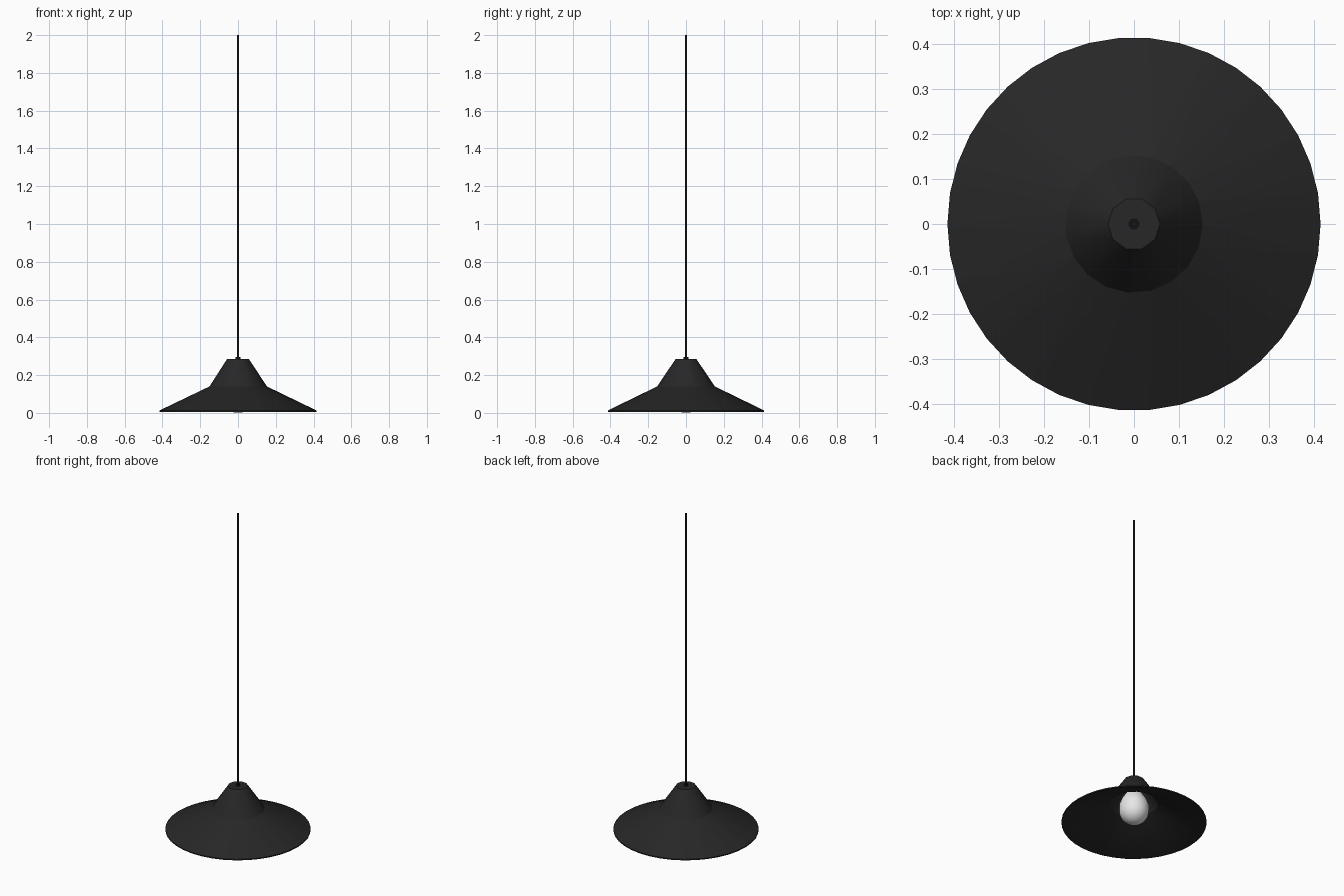
import bpy, bmesh, math

cube = bpy.data.objects.get("Cube")
if cube:
    bpy.data.objects.remove(cube, do_unlink=True)


def material(name, value, rough):
    m = bpy.data.materials.new(name)
    m.use_nodes = True
    col = (value, value, value, 1)
    m.diffuse_color = col
    node = m.node_tree.nodes["Principled BSDF"]
    node.inputs["Base Color"].default_value = col
    node.inputs["Roughness"].default_value = rough
    return m


def turned(name, rings, mat, angle=30, hollow=False):
    """Skin a stack of (radius, z, sides) rings; cap the ends, or weld them if hollow."""
    bm = bmesh.new()
    loops = []
    for r, z, n in rings:
        vs = [bm.verts.new((r * math.cos(math.tau * i / n),
                            r * math.sin(math.tau * i / n), z)) for i in range(n)]
        loops.append([bm.edges.new((vs[i], vs[(i + 1) % n])) for i in range(n)])
    for a, b in zip(loops, loops[1:]):
        bmesh.ops.bridge_loops(bm, edges=a + b)
    if hollow:
        bmesh.ops.remove_doubles(bm, verts=bm.verts, dist=0.0005)
    else:
        bmesh.ops.holes_fill(bm, edges=[e for e in bm.edges if e.is_boundary], sides=0)
    bmesh.ops.recalc_face_normals(bm, faces=bm.faces)
    me = bpy.data.meshes.new(name)
    bm.to_mesh(me)
    bm.free()
    ob = bpy.data.objects.new(name, me)
    bpy.context.collection.objects.link(ob)
    me.materials.append(mat)
    bpy.ops.object.select_all(action="DESELECT")
    ob.select_set(True)
    bpy.context.view_layer.objects.active = ob
    bpy.ops.object.shade_smooth_by_angle(angle=math.radians(angle))


charcoal = material("charcoal metal", 0.02, 0.6)
black = material("black cable", 0.008, 0.6)
white = material("white glass", 0.8, 0.4)

# Shade: up the outside, over the lip, down the inside and back to the rim
turned("shade", [
    (0.405, 0.006, 38), (0.415, 0.006, 38), (0.415, 0.013, 38),
    (0.153, 0.14, 19), (0.058, 0.285, 10), (0.04, 0.285, 7),
    (0.045, 0.27, 10), (0.14, 0.13, 19), (0.405, 0.006, 38)], charcoal, hollow=True)

# Bulb: round bottom, straight body, tapering neck
R = 0.085
dome = [(R * math.sin(t), R - R * math.cos(t), 24)
        for t in (math.radians(10 * k) for k in range(1, 10))]
turned("bulb", dome + [(0.085, 0.12, 24), (0.072, 0.155, 24),
                       (0.05, 0.19, 24), (0.035, 0.22, 24)], white, 40)

# Cable and its collar
turned("cable_collar", [(0.012, 0.2, 12), (0.012, 0.295, 12)], black)
turned("cable", [(0.006, 0.29, 12), (0.006, 2.0, 12)], black)
